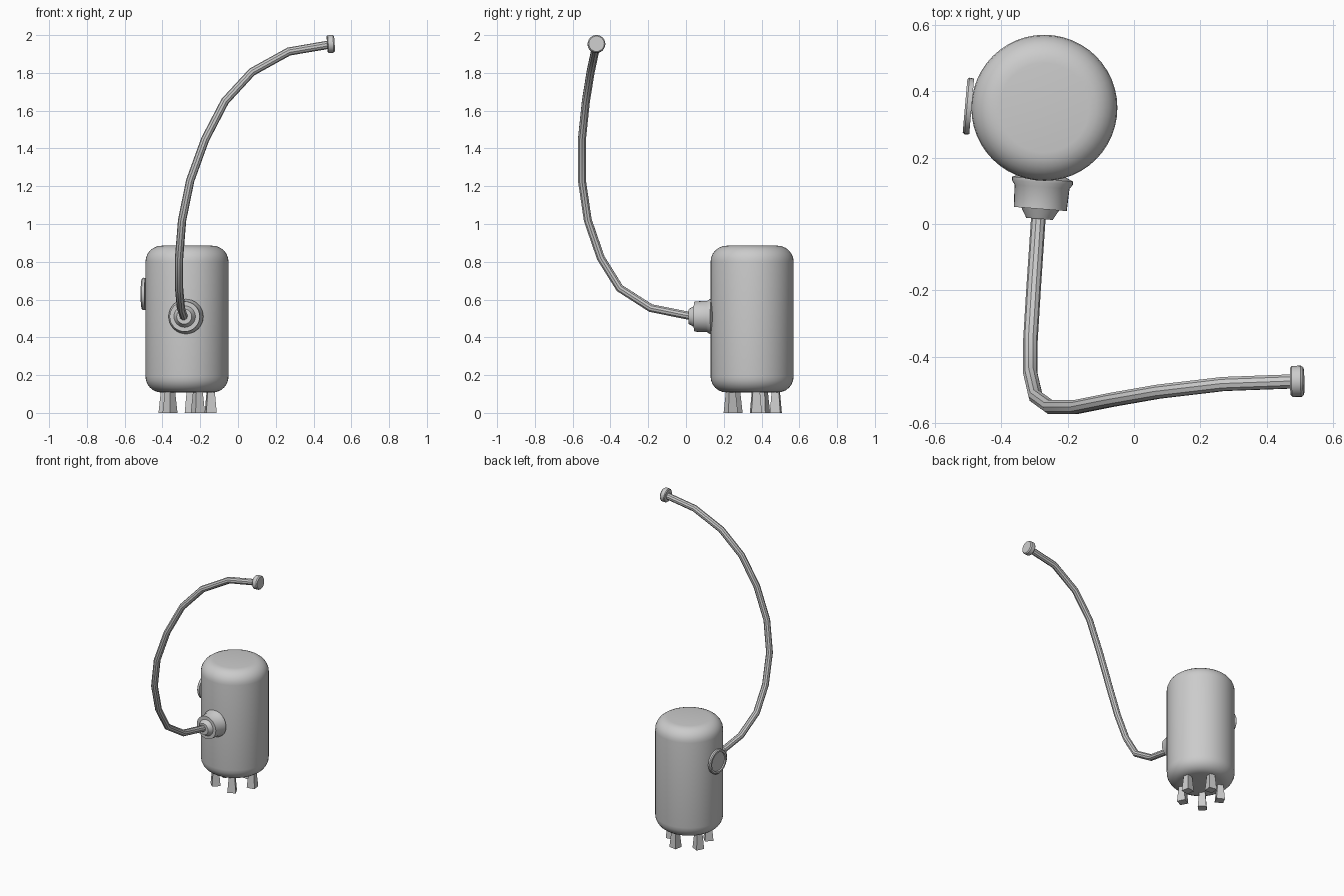
import bpy, bmesh, math
from mathutils import Vector, Matrix

if "Cube" in bpy.data.objects:
    bpy.data.objects.remove(bpy.data.objects["Cube"])

TANK = Vector((-0.27, 0.35, 0))


def finish(name, bm, smooth=True):
    bmesh.ops.recalc_face_normals(bm, faces=bm.faces)
    me = bpy.data.meshes.new(name)
    bm.to_mesh(me)
    bm.free()
    ob = bpy.data.objects.new(name, me)
    bpy.context.collection.objects.link(ob)
    if smooth:
        bpy.context.view_layer.objects.active = ob
        ob.select_set(True)
        bpy.ops.object.shade_smooth_by_angle(angle=math.radians(35))
        ob.select_set(False)
    return ob


def lathe(name, profile, origin, axis=(0, 0, 1), segs=32):
    """Spin (radius, height) pairs around an axis; end rings are capped."""
    bm = bmesh.new()
    rings = [[bm.verts.new((r * math.cos(2 * math.pi * i / segs),
                            r * math.sin(2 * math.pi * i / segs), h))
              for i in range(segs)] for r, h in profile]
    for a, b in zip(rings, rings[1:]):
        for i in range(segs):
            j = (i + 1) % segs
            bm.faces.new((a[i], a[j], b[j], b[i]))
    bm.faces.new(rings[0])
    bm.faces.new(rings[-1])
    rot = Vector(axis).to_track_quat('Z', 'Y').to_matrix().to_4x4()
    bm.transform(Matrix.Translation(Vector(origin)) @ rot)
    return finish(name, bm)


# Tank body with rounded shoulders
R, C, Z0, Z1 = 0.22, 0.085, 0.108, 0.885
steps = [math.radians(15 * k) for k in range(7)]
body = [(R - C + C * math.sin(a), Z0 + C - C * math.cos(a)) for a in steps]
body += [(R - C + C * math.cos(a), Z1 - C + C * math.sin(a)) for a in steps]
lathe("tank_body", body, TANK, segs=48)

# Five flared feet
for k in range(5):
    bm = bmesh.new()
    bmesh.ops.create_cube(bm, size=1)
    for v in bm.verts:
        top = v.co.z > 0
        w = 0.034 if top else 0.056
        v.co = Vector((v.co.x * w + 0.127, v.co.y * w, 0.14 if top else 0))
    bm.transform(Matrix.Translation(TANK)
                 @ Matrix.Rotation(math.radians(9 + 72 * k), 4, 'Z'))
    finish(f"foot_{k + 1}", bm, smooth=False)

# Hose collar on the front
lathe("hose_collar",
      [(0.07, -0.02), (0.092, -0.01), (0.092, 0.0), (0.083, 0.013), (0.08, 0.08),
       (0.057, 0.08), (0.04, 0.11), (0.024, 0.11)],
      (-0.276, 0.125, 0.51), (-0.08, -1, 0))

# Round gauge plate on the left side with a raised rim
lathe("side_gauge",
      [(0.084, -0.01), (0.086, 0.004), (0.08, 0.01), (0.068, 0.01),
       (0.066, 0.002), (0.02, 0.002)],
      (-0.499, 0.355, 0.63), (-1, 0.087, 0))

# Long curved hose
path = [(-.282, .06, .51), (-.288, .02, .513), (-.302, -.187, .555), (-.312, -.351, .66),
        (-.312, -.451, .82), (-.296, -.52, 1.02), (-.253, -.551, 1.23),
        (-.174, -.551, 1.448), (-.069, -.53, 1.65), (.074, -.505, 1.805),
        (.269, -.482, 1.913), (.485, -.474, 1.95)]
cu = bpy.data.curves.new("hose", 'CURVE')
cu.dimensions = '3D'
cu.bevel_depth = 0.022
cu.bevel_resolution = 3
cu.use_fill_caps = True
sp = cu.splines.new('POLY')
sp.points.add(len(path) - 1)
for p, co in zip(sp.points, path):
    p.co = (*co, 1)
hose = bpy.data.objects.new("hose", cu)
bpy.context.collection.objects.link(hose)
bpy.context.view_layer.objects.active = hose
hose.select_set(True)
bpy.ops.object.convert(target='MESH')
bpy.ops.object.shade_smooth_by_angle(angle=math.radians(35))
bpy.ops.object.select_all(action='DESELECT')

# Nozzle cap at the hose tip
lathe("hose_tip",
      [(0.042, -0.02), (0.047, -0.015), (0.047, 0.012), (0.041, 0.019)],
      (0.492, -0.474, 1.953), (1, 0.02, 0.06), segs=24)
